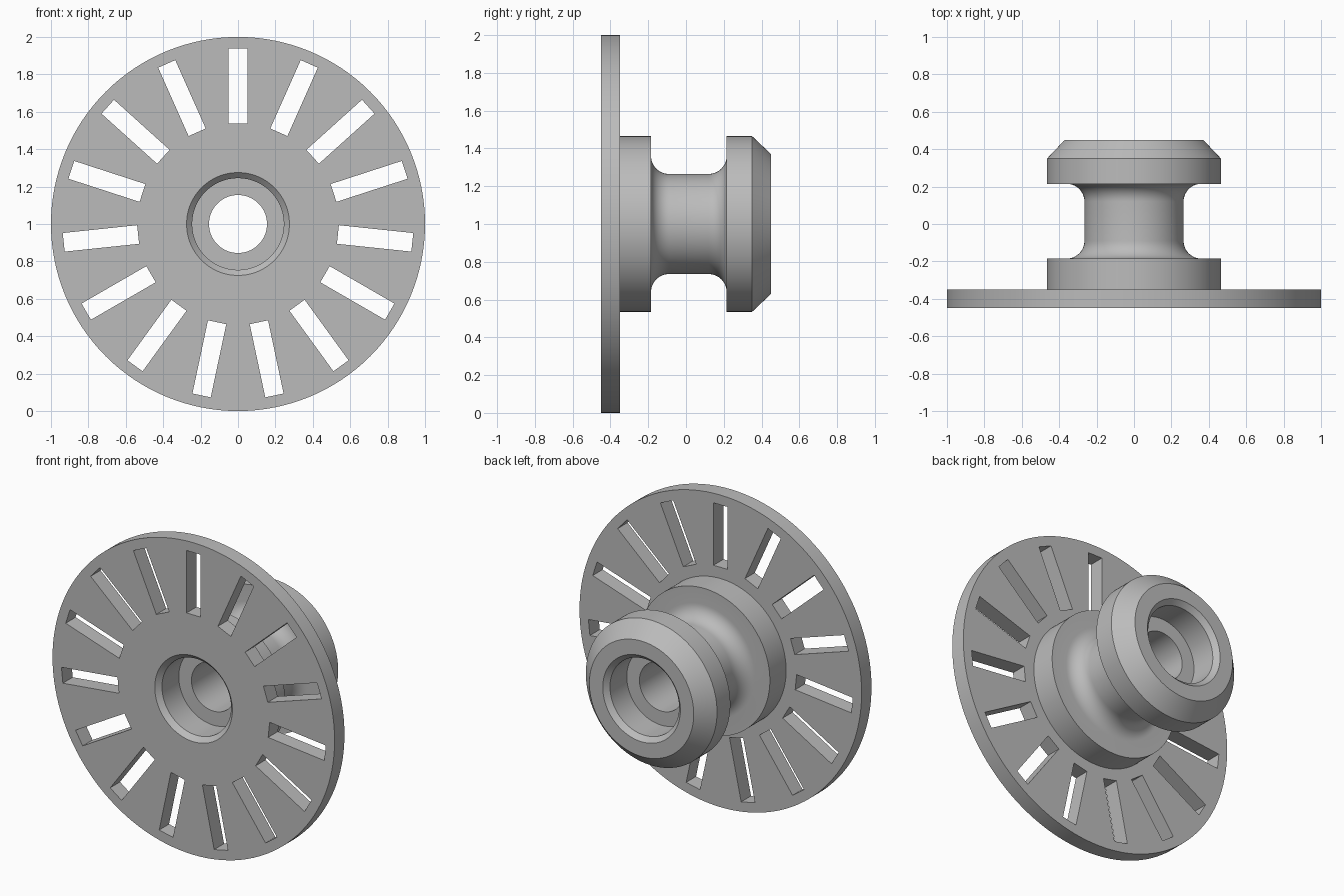
import bpy
import bmesh
from math import cos, sin, pi, radians
from mathutils import Matrix, Vector

default = bpy.data.objects.get("Cube")
if default:
    bpy.data.objects.remove(default, do_unlink=True)

SEGMENTS = 128
SLOTS = 15
CENTRE = Vector((0, 0, 1))

grey = bpy.data.materials.new("plain_grey")
grey.use_nodes = True
colour = (0.5, 0.5, 0.5, 1)
grey.diffuse_color = colour
grey.node_tree.nodes["Principled BSDF"].inputs["Base Color"].default_value = colour


def add_object(name, bm):
    bmesh.ops.recalc_face_normals(bm, faces=bm.faces)
    mesh = bpy.data.meshes.new(name)
    bm.to_mesh(mesh)
    bm.free()
    mesh.materials.append(grey)
    obj = bpy.data.objects.new(name, mesh)
    bpy.context.collection.objects.link(obj)
    return obj


def fillet(y, r, size, start, steps=10):
    """Quarter-round profile points, as (y, radius), about a centre."""
    return [(y + size * cos(start + pi / 2 * i / steps),
             r + size * sin(start + pi / 2 * i / steps)) for i in range(steps + 1)]


# Closed lathe profile: disc, flange, rounded groove, chamfered flange, stepped bore
profile = [(-0.45, 0.275), (-0.45, 1), (-0.35, 1), (-0.35, 0.465), (-0.185, 0.465)]
profile += fillet(-0.09, 0.36, 0.095, pi)
profile += fillet(0.12, 0.36, 0.095, 1.5 * pi)
profile += [(0.215, 0.465), (0.35, 0.465), (0.45, 0.37),
            (0.45, 0.275), (0.42, 0.245), (0.25, 0.245), (0.25, 0.155),
            (-0.25, 0.155), (-0.25, 0.245), (-0.42, 0.245)]

bm = bmesh.new()
verts = [bm.verts.new(CENTRE + Vector((0, y, r))) for y, r in profile]
edges = [bm.edges.new((v, verts[i - 1])) for i, v in enumerate(verts)]
bmesh.ops.spin(bm, geom=verts + edges, cent=CENTRE, axis=(0, 1, 0),
               angle=2 * pi, steps=SEGMENTS, use_merge=True)
bmesh.ops.remove_doubles(bm, verts=bm.verts, dist=0.0001)
wheel = add_object("slotted_disc_with_hub", bm)

# Radial slot cutters, one pointing straight up
bm = bmesh.new()
for i in range(SLOTS):
    place = (Matrix.Translation(CENTRE)
             @ Matrix.Rotation(2 * pi * i / SLOTS, 4, 'Y')
             @ Matrix.Translation((0, -0.4, 0.737))
             @ Matrix.Diagonal((0.1, 0.14, 0.4, 1)))
    bmesh.ops.create_cube(bm, size=1, matrix=place)
cutter = add_object("slot_cutter", bm)
cutter.hide_render = True

# Cut the slots, then drop the cutter
cut = wheel.modifiers.new("slots", 'BOOLEAN')
cut.operation = 'DIFFERENCE'
cut.solver = 'EXACT'
cut.object = cutter
bpy.ops.object.select_all(action='DESELECT')
bpy.context.view_layer.objects.active = wheel
wheel.select_set(True)
bpy.ops.object.modifier_apply(modifier=cut.name)
bpy.data.objects.remove(cutter, do_unlink=True)

bpy.ops.object.shade_smooth_by_angle(angle=radians(25))
